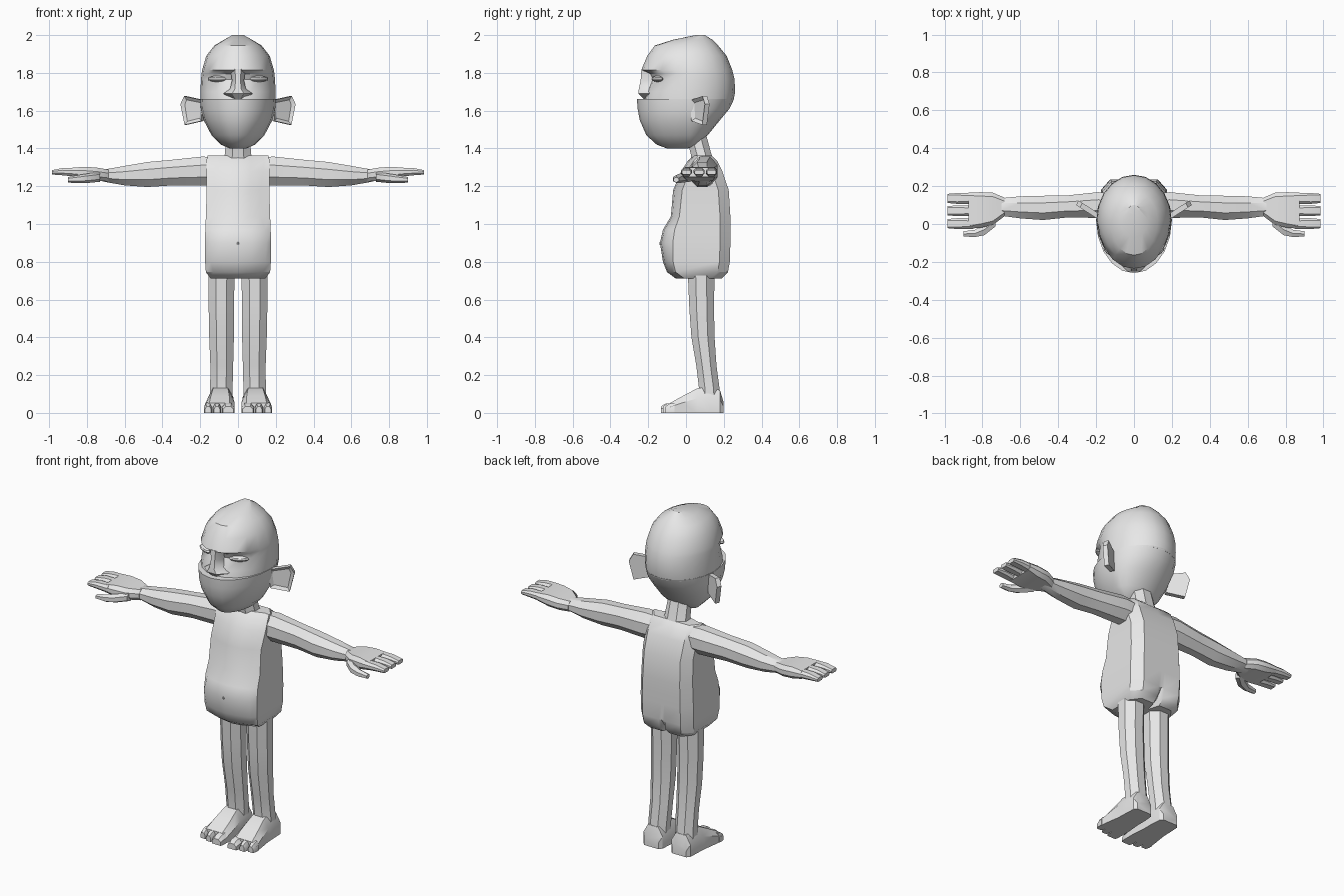
import bpy, bmesh, math
from mathutils import Vector

if "Cube" in bpy.data.objects:
    bpy.data.objects.remove(bpy.data.objects["Cube"])

skin = bpy.data.materials.new("plain grey")
skin.diffuse_color = (0.8, 0.8, 0.8, 1)
skin.use_nodes = True
skin.node_tree.nodes["Principled BSDF"].inputs["Base Color"].default_value = skin.diffuse_color


def finish(name, bm, mirror=False, angle=32):
    bmesh.ops.recalc_face_normals(bm, faces=bm.faces[:])
    me = bpy.data.meshes.new(name)
    bm.to_mesh(me)
    bm.free()
    me.materials.append(skin)
    ob = bpy.data.objects.new(name, me)
    bpy.context.collection.objects.link(ob)
    bpy.ops.object.select_all(action='DESELECT')
    ob.select_set(True)
    bpy.context.view_layer.objects.active = ob
    bpy.ops.object.shade_smooth_by_angle(angle=math.radians(angle))
    if mirror:
        ob.modifiers.new("mirror", 'MIRROR').use_mirror_merge = False
    return ob


def loft(name, rings, mirror=False, angle=32):
    """Skin a list of equal-length point rings and cap both ends."""
    bm = bmesh.new()
    vs = [[bm.verts.new(p) for p in r] for r in rings]
    n = len(vs[0])
    for a, b in zip(vs, vs[1:]):
        for i in range(n):
            j = (i + 1) % n
            bm.faces.new((a[i], a[j], b[j], b[i]))
    bm.faces.new(vs[0][::-1])
    bm.faces.new(vs[-1])
    return finish(name, bm, mirror, angle)


def circle(n, shift=0.5):
    return [(math.cos(t), math.sin(t)) for t in
            (2 * math.pi * (i + shift) / n for i in range(n))]


def ring_x(x, y, z, ry, rz, n=8):
    return [(x, y + c * ry * 1.05, z + s * rz * 1.05) for c, s in circle(n)]


def ring_z(z, x, y, rx, ry, n=8):
    return [(x + c * rx * 1.07, y + s * ry * 1.07, z) for c, s in circle(n)]


def head_ring(z, w, yf, yb, n=20):
    """Oval whose front and back halves have different depths."""
    yc = max(yf + (yb - yf) * 0.45, min(0.02, yb))
    return [(w * c, yc + s * ((yb - yc) if s > 0 else (yc - yf)), z)
            for c, s in circle(n, 0)]


# Head: protruding bowl-shaped jaw, then the skull set back behind it
loft("jaw", [head_ring(*r) for r in (
    (1.40, .045, -.10, .01), (1.42, .09, -.155, .06), (1.47, .14, -.21, .115),
    (1.55, .182, -.245, .18), (1.61, .197, -.256, .23), (1.663, .2, -.26, .255))])
loft("skull", [head_ring(*r) for r in (
    (1.655, .198, -.222, .252), (1.70, .199, -.21, .26), (1.765, .196, -.18, .257),
    (1.795, .193, -.195, .25), (1.815, .19, -.237, .245), (1.89, .168, -.205, .215),
    (1.945, .125, -.165, .17), (1.975, .075, -.07, .14), (2.0, .03, .05, .10))])

# Eyes: narrow lidded slits under the brow
bm = bmesh.new()
bmesh.ops.create_uvsphere(bm, u_segments=12, v_segments=6, radius=1)
for v in bm.verts:
    v.co = Vector((v.co.x * .055, v.co.y * .02, v.co.z * .016))
    a = math.radians(28)
    v.co = Vector((v.co.x * math.cos(a) - v.co.y * math.sin(a) + .112,
                   v.co.x * math.sin(a) + v.co.y * math.cos(a) - .152,
                   v.co.z + .768))
    v.co.z += 1.0
finish("eye", bm, True)

# Nose: straight bridge flaring into wide nostrils
loft("nose", [[(-w, -.15, z), (-w, yf + .045, z), (-w * .4, yf, z),
               (w * .4, yf, z), (w, yf + .045, z), (w, -.15, z)]
              for z, w, yf in ((1.82, .04, -.236), (1.76, .032, -.24),
                               (1.715, .042, -.25), (1.69, .078, -.252),
                               (1.663, .035, -.225))])

# Ears: swept-back plates with a recessed middle
bm = bmesh.new()
outline = [(.185, 1.655), (.285, 1.677), (.305, 1.635), (.283, 1.525), (.195, 1.545)]
face = bm.faces.new([bm.verts.new((x, .025 + (x - .19) * .65, z)) for x, z in outline])
back = bmesh.ops.extrude_face_region(bm, geom=[face], use_keep_orig=True)
bmesh.ops.translate(bm, vec=(-.012, .025, 0),
                    verts=[g for g in back["geom"] if isinstance(g, bmesh.types.BMVert)])
bmesh.ops.inset_individual(bm, faces=[face], thickness=.022)
bmesh.ops.translate(bm, vec=(-.005, .012, 0), verts=face.verts[:])
finish("ear", bm, True)

# Neck
loft("neck", [ring_z(*r) for r in ((1.28, 0, .10, .1, .065), (1.37, 0, .08, .07, .055),
                                   (1.50, 0, .045, .062, .055))])

# Torso: boxy back, round belly, tapering to the shoulders
rings = []
for z, wf, yf, w, ys, yb, cleft in (
        (.712, .10, -.055, .145, -.01, .19, .07), (.745, .13, -.10, .17, -.055, .222, .03),
        (.80, .145, -.122, .174, -.068, .232, 0), (.90, .15, -.138, .175, -.07, .235, 0),
        (.97, .14, -.122, .173, -.06, .235, 0), (1.04, .12, -.08, .17, -.035, .235, 0),
        (1.18, .12, -.068, .166, -.02, .226, 0), (1.28, .13, -.025, .168, .02, .192, 0),
        (1.335, .14, .01, .168, .04, .165, 0), (1.362, .13, .04, .16, .065, .135, 0)):
    half = [(wf * .5, yf + .008), (wf, yf + .03), (w, ys),
            (w, yb - .055), (w * .72, yb), (.02, yb)]
    rings.append([(0, yf, z)] + [(x, y, z) for x, y in half] + [(0, yb - cleft, z)]
                 + [(-x, y, z) for x, y in reversed(half)])
loft("torso", rings, angle=38)

# Navel
loft("navel", [ring_z(z, 0, -.136, r, .005) for z, r in ((.888, .003), (.896, .006), (.904, .003))])

# Arms and palms
loft("arm", [ring_x(*r) for r in (
    (.10, .10, 1.28, .065, .075), (.19, .10, 1.28, .07, .079), (.35, .093, 1.272, .06, .07),
    (.48, .085, 1.262, .066, .068), (.60, .088, 1.256, .06, .053),
    (.70, .09, 1.256, .048, .035), (.75, .085, 1.262, .055, .028))], True)


def slab(x, y0, y1, z0, z1):
    c = (z1 - z0) * .3
    return [(x, y0, z0 + c), (x, y0 + c, z0), (x, y1 - c, z0), (x, y1, z0 + c),
            (x, y1, z1 - c), (x, y1 - c, z1), (x, y0 + c, z1), (x, y0, z1 - c)]


loft("palm", [slab(*r) for r in (
    (.685, .04, .14, 1.225, 1.288), (.745, -.005, .165, 1.23, 1.298),
    (.81, -.02, .168, 1.235, 1.303), (.875, -.025, .165, 1.25, 1.298))], True)

# Three fingers and a low forward thumb
for i, y in enumerate((.002, .07, .135)):
    loft(f"finger_{i + 1}", [slab(x, y - w, y + w, z0, z1) for x, w, z0, z1 in (
        (.85, .028, 1.25, 1.298), (.93, .029, 1.258, 1.296), (.985, .024, 1.262, 1.285))], True)
loft("thumb", [ring_x(*r, n=6) for r in (
    (.73, .02, 1.25, .035, .025), (.79, -.03, 1.243, .032, .024),
    (.84, -.05, 1.238, .021, .021), (.90, -.052, 1.234, .015, .014))], True)

# Legs: straight eight-sided posts
loft("leg", [ring_z(*r) for r in (
    (.76, .088, .08, .07, .072), (.55, .088, .083, .068, .066), (.40, .087, .09, .066, .062),
    (.25, .086, .108, .061, .054), (.13, .088, .123, .06, .055), (.06, .09, .125, .06, .06))], True)


# Feet: wedge with a chamfered top, and three short toes
def sole(y, x0, x1, zt):
    c = min(.028, (x1 - x0) * .25)
    return [(x0, y, 0), (x1, y, 0), (x1, y, zt * .6), (x1 - c, y, zt),
            (x0 + c, y, zt), (x0, y, zt * .6)]


loft("foot", [sole(*r) for r in (
    (.198, .045, .14, .06), (.18, .03, .155, .12), (.12, .025, .158, .138),
    (.06, .025, .16, .13), (-.02, .018, .172, .088), (-.085, .018, .18, .052))], True)
for i, (x0, x1, y) in enumerate(((.018, .085, -.132), (.09, .132, -.122), (.137, .18, -.108))):
    loft(f"toe_{i + 1}", [sole(-.06, x0, x1, .054), sole(y + .02, x0, x1, .048),
                          sole(y, x0 + .006, x1 - .006, .034)], True)
